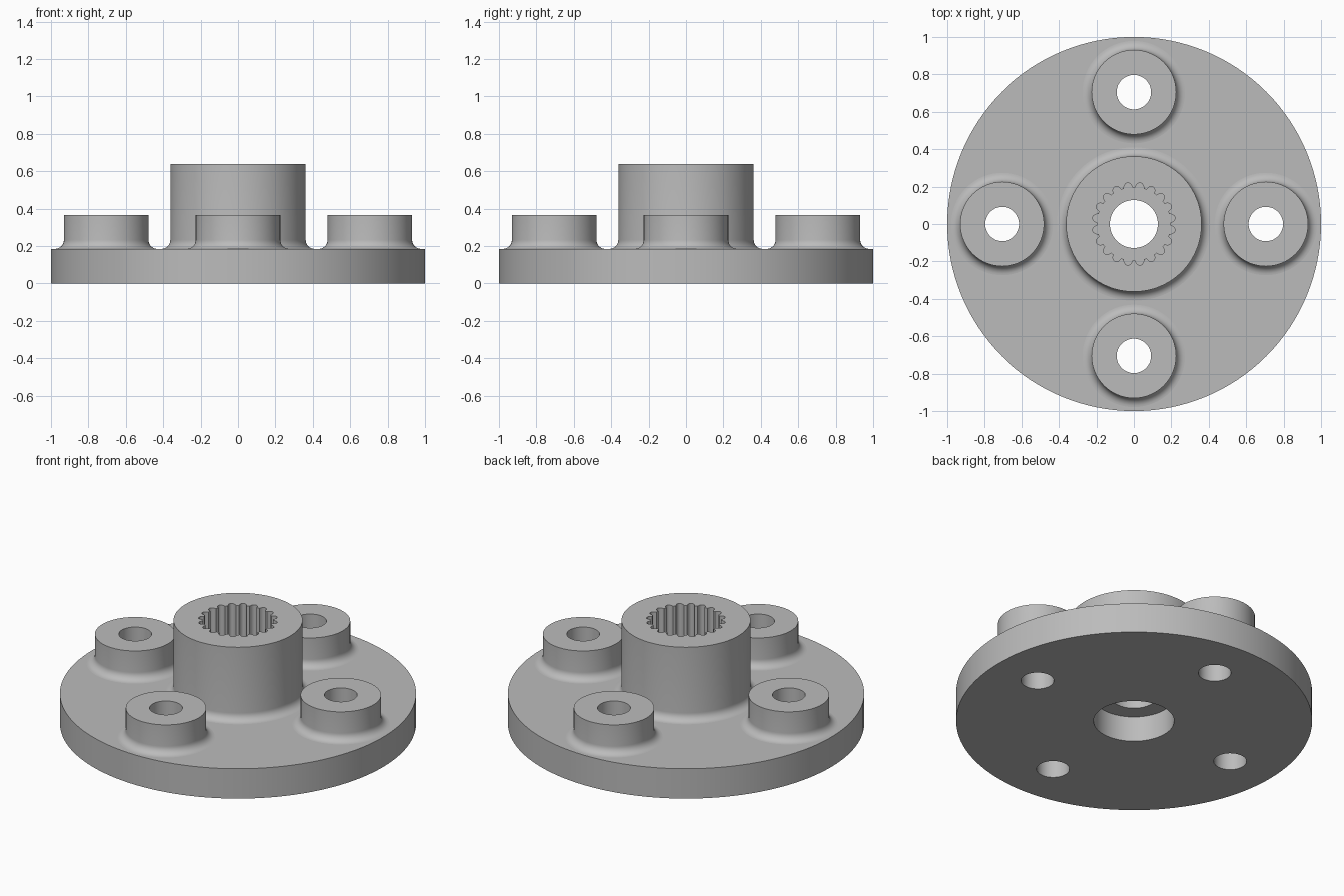
import bpy
import bmesh
from math import sin, cos, pi, radians

cube = bpy.data.objects.get("Cube")
if cube:
    bpy.data.objects.remove(cube, do_unlink=True)

# Main dimensions
PLATE_R, PLATE_TOP = 1.0, 0.185
HUB_R, HUB_TOP = 0.362, 0.64
BOSS_R, BOSS_TOP, BOSS_DIST, BOLT_R = 0.226, 0.365, 0.705, 0.092
FILLET = 0.048
COUNTERBORE_R, LEDGE_BOTTOM, LEDGE_TOP, BORE_R = 0.226, 0.157, 0.24, 0.128
SPLINE_R, GROOVE_R, GROOVES = 0.196, 0.022, 20
SEGS, SMALL_SEGS = 128, 64

steel = bpy.data.materials.new("steel_grey")
steel.use_nodes = True
grey = (0.5, 0.5, 0.5, 1)
steel.diffuse_color = grey
steel.node_tree.nodes["Principled BSDF"].inputs["Base Color"].default_value = grey


def circle(r, n, cx=0, cy=0):
    return [(cx + r * cos(2 * pi * i / n), cy + r * sin(2 * pi * i / n)) for i in range(n)]


def spline_outline():
    """Bore outline with evenly spaced rounded grooves."""
    pts = []
    for k in range(GROOVES):
        mid = 2 * pi * (k + 0.5) / GROOVES
        for j in range(9):
            t = pi * j / 8 - pi / 2
            r = SPLINE_R + GROOVE_R * 1.25 * cos(t)
            a = mid + GROOVE_R * sin(t) / r
            pts.append((r * cos(a), r * sin(a)))
    return pts


def ring(bm, pts, z):
    verts = [bm.verts.new((x, y, z)) for x, y in pts]
    for a, b in zip(verts, verts[1:] + verts[:1]):
        bm.edges.new((a, b))
    return verts


def wall(bm, rings):
    """Skin a stack of rings with quads."""
    for lo, hi in zip(rings, rings[1:]):
        n = len(lo)
        for i in range(n):
            j = (i + 1) % n
            bm.faces.new((lo[i], lo[j], hi[j], hi[i]))


def flat(bm, rings, up):
    """Fill the flat area between an outer ring and the rings inside it."""
    edges = [bm.edges.get((a, b)) for r in rings for a, b in zip(r, r[1:] + r[:1])]
    made = bmesh.ops.triangle_fill(bm, use_beauty=True, edges=edges)["geom"]
    for f in made:
        if isinstance(f, bmesh.types.BMFace):
            f.normal_update()
            if (f.normal.z > 0) != up:
                f.normal_flip()


def outer_wall(bm, r, top, n):
    """Upright wall that flares into the plate through a fillet."""
    rings = []
    for i in range(9):
        t = pi / 2 * i / 8
        rings.append(ring(bm, circle(r + FILLET * (1 - sin(t)), n),
                          PLATE_TOP + FILLET * (1 - cos(t))))
    rings.append(ring(bm, circle(r, n), top))
    wall(bm, rings)
    return rings[-1]


def finish(bm, name, loc=(0, 0, 0)):
    mesh = bpy.data.meshes.new(name)
    bm.to_mesh(mesh)
    bm.free()
    mesh.materials.append(steel)
    obj = bpy.data.objects.new(name, mesh)
    obj.location = loc
    bpy.context.collection.objects.link(obj)
    bpy.ops.object.select_all(action="DESELECT")
    obj.select_set(True)
    bpy.context.view_layer.objects.active = obj
    bpy.ops.object.shade_smooth_by_angle(angle=radians(30))
    return obj


boss_spots = [(BOSS_DIST, 0), (0, BOSS_DIST), (-BOSS_DIST, 0), (0, -BOSS_DIST)]

# Round base plate, open where the hub and bosses join it
bm = bmesh.new()
rim = [ring(bm, circle(PLATE_R, SEGS), z) for z in (0, PLATE_TOP)]
wall(bm, rim)
below = [ring(bm, circle(COUNTERBORE_R, SEGS), 0)]
above = [ring(bm, circle(HUB_R + FILLET, SEGS), PLATE_TOP)]
for x, y in boss_spots:
    below.append(ring(bm, circle(BOLT_R, SMALL_SEGS, x, y), 0))
    above.append(ring(bm, circle(BOSS_R + FILLET, SMALL_SEGS, x, y), PLATE_TOP))
flat(bm, [rim[0]] + below, False)
flat(bm, [rim[1]] + above, True)
finish(bm, "base_plate")

# Hub with splined socket, inner ledge and counterbore underneath
bm = bmesh.new()
hub_rim = outer_wall(bm, HUB_R, HUB_TOP, SEGS)
spline = [ring(bm, spline_outline(), z) for z in (HUB_TOP, LEDGE_TOP)]
bore = [ring(bm, circle(BORE_R, SEGS), z) for z in (LEDGE_TOP, LEDGE_BOTTOM)]
counterbore = [ring(bm, circle(COUNTERBORE_R, SEGS), z) for z in (LEDGE_BOTTOM, 0)]
for rings in (spline, bore, counterbore):
    wall(bm, rings)
flat(bm, [hub_rim, spline[0]], True)
flat(bm, [spline[1], bore[0]], True)
flat(bm, [counterbore[0], bore[1]], False)
finish(bm, "splined_hub")

# Four bolt bosses with holes right through the plate
for (x, y), side in zip(boss_spots, ("left", "back", "right", "front")):
    bm = bmesh.new()
    boss_rim = outer_wall(bm, BOSS_R, BOSS_TOP, SMALL_SEGS)
    hole = [ring(bm, circle(BOLT_R, SMALL_SEGS), z) for z in (BOSS_TOP, 0)]
    wall(bm, hole)
    flat(bm, [boss_rim, hole[0]], True)
    finish(bm, side + "_bolt_boss", (x, y, 0))
